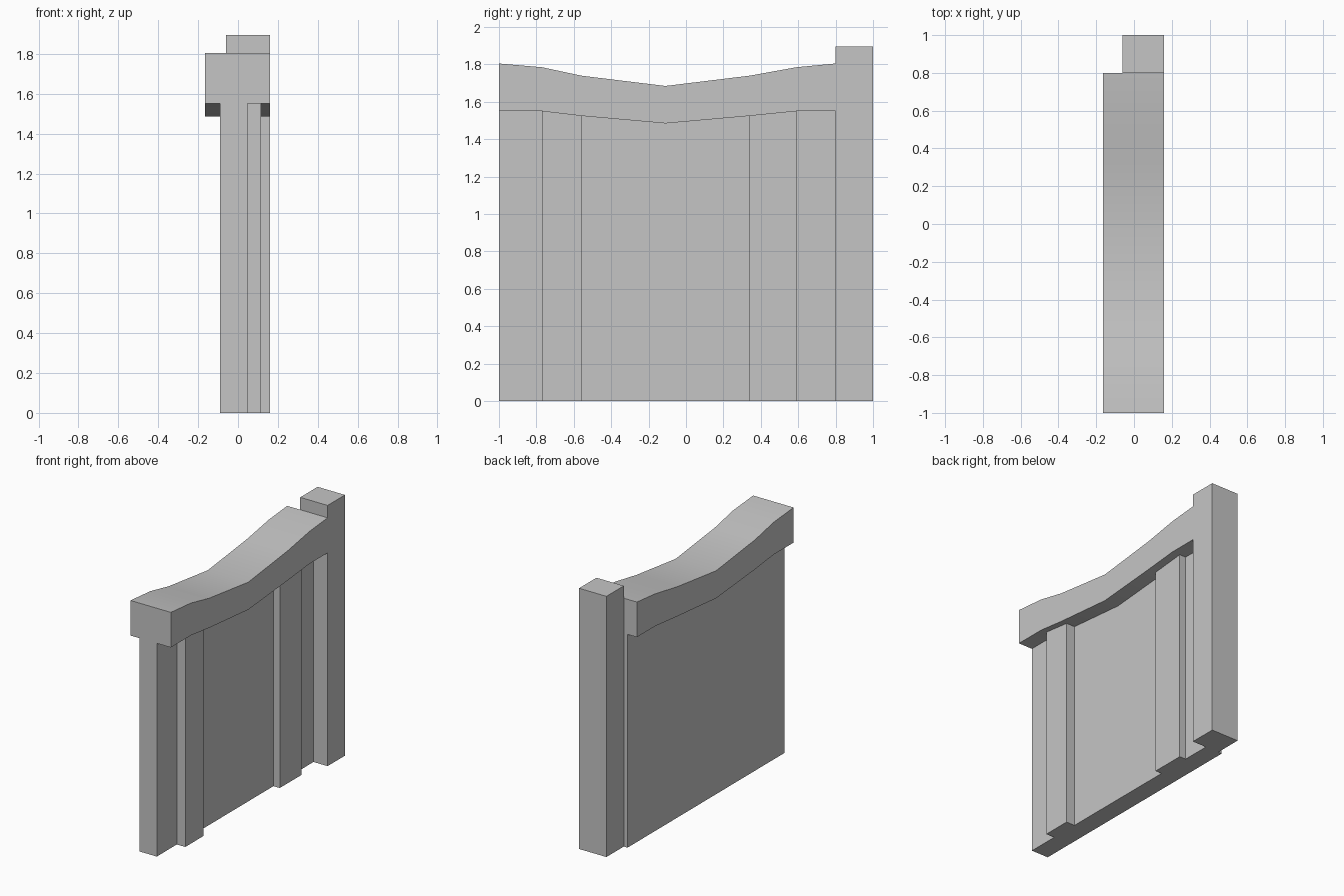
import bpy
import bmesh
import math

cube = bpy.data.objects.get("Cube")
if cube:
    bpy.data.objects.remove(cube, do_unlink=True)

# Single stone colour
stone = bpy.data.materials.new("stone_grey")
stone.use_nodes = True
GREY = (0.56, 0.56, 0.56, 1)
stone.diffuse_color = GREY
stone.node_tree.nodes["Principled BSDF"].inputs["Base Color"].default_value = GREY


def extrude_side(name, outline, x0, x1):
    """Extrude a (y, z) outline across x from x0 to x1."""
    bm = bmesh.new()
    face = bm.faces.new([bm.verts.new((x0, y, z)) for y, z in outline])
    new = bmesh.ops.extrude_face_region(bm, geom=[face])["geom"]
    moved = [g for g in new if isinstance(g, bmesh.types.BMVert)]
    bmesh.ops.translate(bm, verts=moved, vec=(x1 - x0, 0, 0))
    bmesh.ops.recalc_face_normals(bm, faces=bm.faces)
    mesh = bpy.data.meshes.new(name)
    bm.to_mesh(mesh)
    bm.free()
    mesh.materials.append(stone)
    obj = bpy.data.objects.new(name, mesh)
    bpy.context.collection.objects.link(obj)
    return obj


# Stations along the wall: y, coping underside z, coping top z
stations = [(-1, 1.55, 1.805), (-0.77, 1.55, 1.785), (-0.56, 1.525, 1.74),
            (-0.11, 1.485, 1.685), (0.34, 1.525, 1.74),
            (0.59, 1.55, 1.785), (0.8, 1.55, 1.805)]
under = [(y, low) for y, low, high in stations]
top = [(y, high) for y, low, high in stations]
BACK, PANEL, OUTER = -0.09, 0.047, 0.16


def wall_piece(name, first, last, x0, x1):
    """Piece standing on the ground, cut to the coping's underside."""
    run = under[first:last + 1]
    return extrude_side(name, [(run[0][0], 0)] + run + [(run[-1][0], 0)], x0, x1)


# Wall panel with two raised pilasters
wall_piece("wall_panel", 0, 6, BACK, PANEL)
wall_piece("front_pilaster", 1, 2, PANEL, 0.115)
wall_piece("rear_pilaster", 4, 5, PANEL, 0.098)

# Sagging coping along the top
coping = extrude_side("coping", under + top[::-1], -0.165, OUTER)

# Square end post
extrude_side("end_post", [(0.8, 0), (1, 0), (1, 1.895), (0.8, 1.895)], -0.06, OUTER)

# Soften the coping's gentle bends, keep its corners sharp
bpy.ops.object.select_all(action="DESELECT")
coping.select_set(True)
bpy.context.view_layer.objects.active = coping
bpy.ops.object.shade_smooth_by_angle(angle=math.radians(30))
